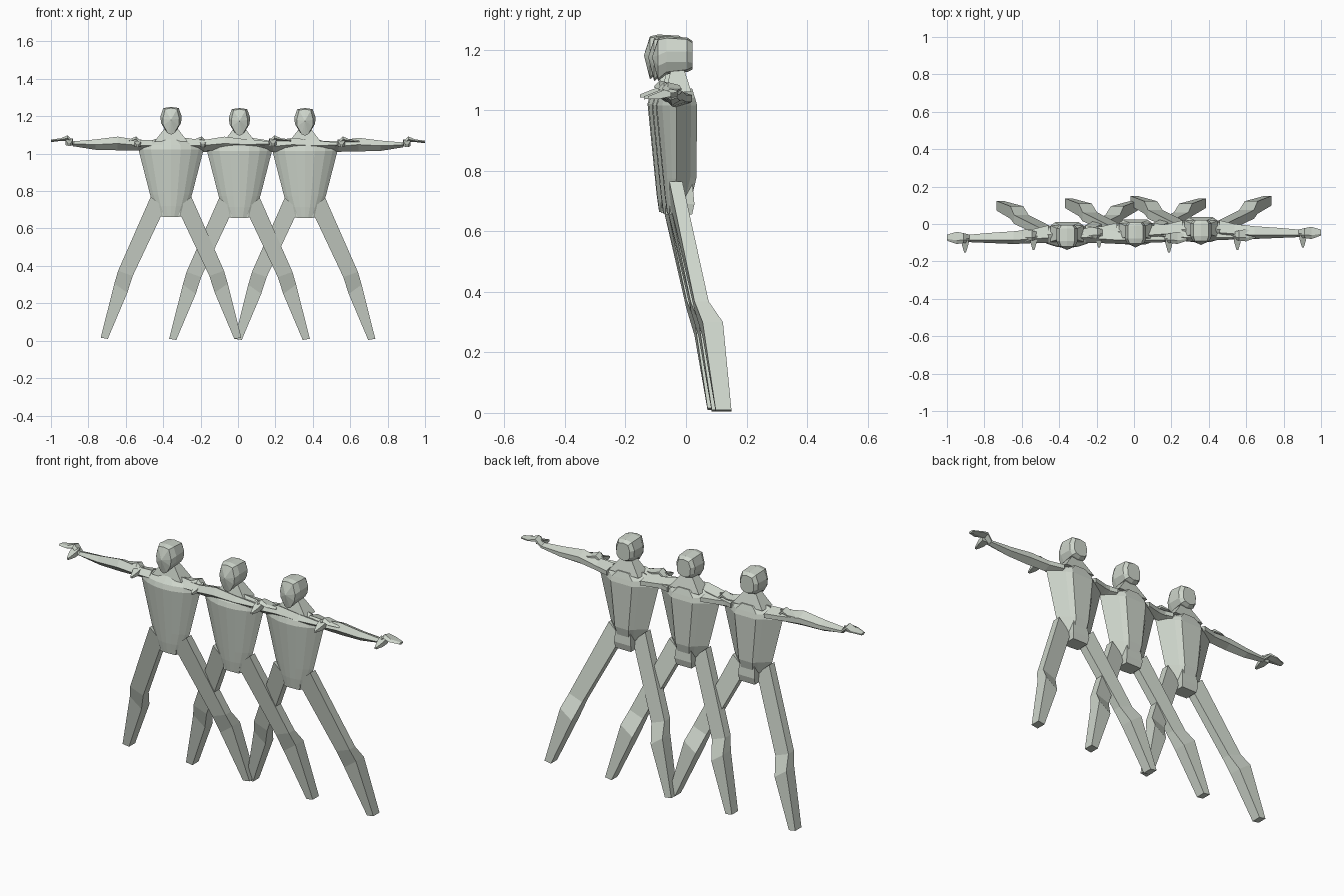
import bpy, bmesh
from mathutils import Vector

if "Cube" in bpy.data.objects:
    bpy.data.objects.remove(bpy.data.objects["Cube"])

mat = bpy.data.materials.new("pale_grey_green")
mat.diffuse_color = (0.62, 0.67, 0.60, 1)
mat.use_nodes = True
mat.node_tree.nodes["Principled BSDF"].inputs["Base Color"].default_value = mat.diffuse_color

# figure placements: x, y, z shift (chain of three, slightly staggered)
FIGURES = [("left", (-0.358, -0.027, 0.006)),
           ("middle", (0.008, -0.013, 0.0)),
           ("right", (0.358, 0.0, 0.0))]


def loft(rings, side=1, start_tip=None, end_tip=None):
    """Skin a list of equal-length rings into mesh data; tips make fan caps."""
    bm = bmesh.new()
    flip = lambda p: Vector((p[0] * side, p[1], p[2]))
    vs = [[bm.verts.new(flip(p)) for p in r] for r in rings]
    n = len(vs[0])
    for a, b in zip(vs, vs[1:]):
        for i in range(n):
            j = (i + 1) % n
            bm.faces.new((a[i], a[j], b[j], b[i]))
    for ring, tip in ((vs[0], start_tip), (vs[-1], end_tip)):
        if tip:
            t = bm.verts.new(flip(tip))
            for i in range(n):
                bm.faces.new((ring[i], ring[(i + 1) % n], t))
        else:
            bm.faces.new(ring)
    bmesh.ops.recalc_face_normals(bm, faces=bm.faces)
    me = bpy.data.meshes.new("part")
    bm.to_mesh(me)
    bm.free()
    me.materials.append(mat)
    return me


def mirrored(half):
    """Complete a ring whose first and last points lie on x = 0."""
    return half + [(-x, y, z) for x, y, z in reversed(half[1:-1])]


def torso_ring(z, w, yf, ys, yb):
    # gently rounded front, sharp sides, raised spine panel behind
    front = [(w * t, yf + (ys - yf) * t ** 2.4, z) for t in (0, 0.3, 0.62, 0.85)]
    back = [(w, ys, z), (w * 0.52, yb - 0.02, z), (w * 0.36, yb, z), (0, yb, z)]
    return mirrored(front + back)


def box_ring_z(z, w, y0, y1):
    return [(-w, y0, z), (w, y0, z), (w, y1, z), (-w, y1, z)]


def head_ring(y, w, z0, z1, chin):
    m = z0 + (z1 - z0) * 0.6
    return mirrored([(0, y, z0), (w * chin, y, z0 + 0.008), (w * 0.94, y, m - 0.035),
                     (w, y, m), (w * 0.72, y, z1 - 0.006), (0, y, z1)])


def leg_ring(xi, zi, xo, zo, yf, yb):
    return [(xi, yf, zi), (xo, yf, zo), (xo, yb, zo), (xi, yb, zi)]


def arm_ring(x, y0, y1, z0, z1):
    ym, zm = (y0 + y1) / 2, (z0 + z1) / 2
    return [(x, y0, zm), (x, ym - (y1 - y0) * 0.2, z1), (x, y1, zm + (z1 - z0) * 0.2),
            (x, y1, zm - (z1 - z0) * 0.2), (x, ym, z0)]


def leg(s):
    return loft([leg_ring(0.035, 0.70, 0.108, 0.765, -0.055, -0.012),
                 leg_ring(0.205, 0.34, 0.283, 0.368, 0.028, 0.075),
                 leg_ring(0.234, 0.25, 0.303, 0.300, 0.055, 0.122),
                 leg_ring(0.338, 0.004, 0.376, 0.010, 0.098, 0.150)], s)


def arm(s):
    return loft([arm_ring(0.10, -0.075, 0.02, 1.010, 1.068),
                 arm_ring(0.18, -0.075, 0.0, 1.010, 1.068),
                 arm_ring(0.285, -0.08, -0.012, 1.012, 1.085),
                 arm_ring(0.405, -0.075, -0.02, 1.015, 1.070),
                 arm_ring(0.525, -0.07, -0.03, 1.034, 1.060)], s)


def hand(s):
    return loft([arm_ring(0.52, -0.07, -0.03, 1.034, 1.060),
                 arm_ring(0.553, -0.075, -0.022, 1.062, 1.092),
                 arm_ring(0.59, -0.08, -0.015, 1.062, 1.076),
                 arm_ring(0.642, -0.062, -0.03, 1.056, 1.070)], s)


def thumb(s):
    ring = lambda y, x0, x1, z0, z1: [(x0, y, z0), (x1, y, z0), (x1, y, z1), (x0, y, z1)]
    return loft([ring(-0.05, 0.525, 0.565, 1.045, 1.075),
                 ring(-0.085, 0.528, 0.562, 1.038, 1.062),
                 ring(-0.125, 0.540, 0.550, 1.036, 1.046)], s)


# shared mesh for every centred part
PARTS = {
    "torso": loft([torso_ring(0.658, 0.058, -0.062, -0.04, -0.01),
                   torso_ring(0.715, 0.088, -0.070, -0.035, 0.020),
                   torso_ring(0.775, 0.112, -0.076, -0.032, 0.034),
                   torso_ring(1.015, 0.174, -0.100, -0.032, 0.037),
                   torso_ring(1.040, 0.168, -0.092, -0.032, 0.030),
                   torso_ring(1.072, 0.085, -0.065, -0.028, 0.020)]),
    "seat_block": loft([box_ring_z(0.655, 0.045, -0.055, 0.020),
                        box_ring_z(0.690, 0.050, -0.055, 0.028),
                        box_ring_z(0.770, 0.042, -0.055, 0.020)]),
    "neck": loft([box_ring_z(1.060, 0.088, -0.068, 0.018),
                  box_ring_z(1.140, 0.026, -0.048, -0.008)]),
    "head": loft([head_ring(0.022, 0.040, 1.135, 1.228, 0.70),
                  head_ring(0.004, 0.055, 1.126, 1.240, 0.70),
                  head_ring(-0.065, 0.057, 1.118, 1.244, 0.60),
                  head_ring(-0.092, 0.044, 1.096, 1.238, 0.40)],
                 end_tip=(0, -0.112, 1.175)),
}

# limbs, one per side
for label, s in (("left", -1), ("right", 1)):
    for name, make in (("leg", leg), ("arm", arm), ("hand", hand), ("thumb", thumb)):
        PARTS[f"{label}_{name}"] = make(s)

# place every part for each figure
for fig, loc in FIGURES:
    for name, me in PARTS.items():
        ob = bpy.data.objects.new(f"{fig}_figure_{name}", me)
        ob.location = loc
        bpy.context.collection.objects.link(ob)
